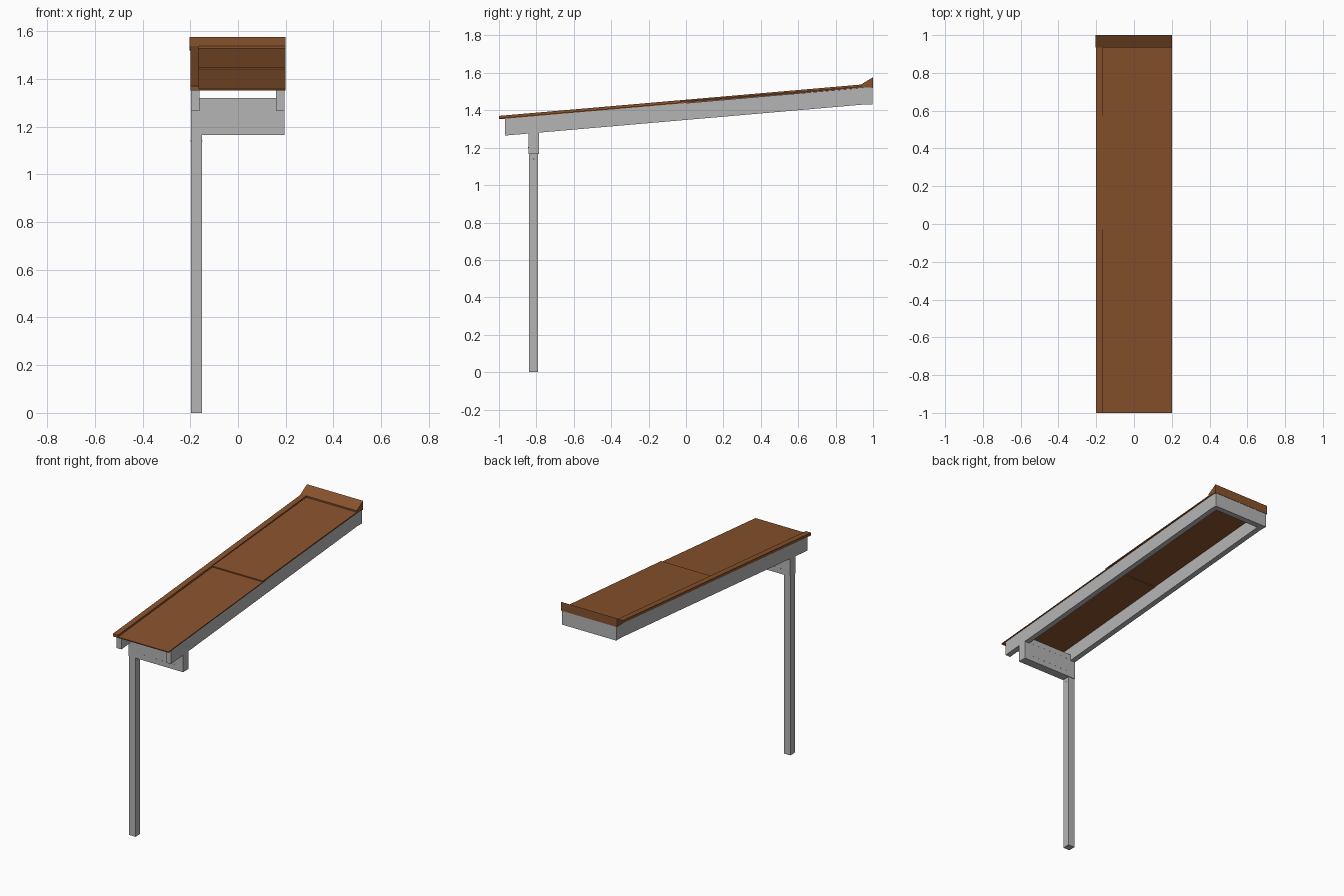
import bpy
import bmesh
from mathutils import Matrix, Vector

cube = bpy.data.objects.get("Cube")
if cube:
    bpy.data.objects.remove(cube)

SLOPE = 0.0865


def roof(y, lift=0.0):
    """Height of the rafter top line at y, plus a lift."""
    return 1.352 + SLOPE * (y + 1) + lift


def material(name, rgb):
    m = bpy.data.materials.new(name)
    m.use_nodes = True
    m.diffuse_color = (*rgb, 1)
    m.node_tree.nodes["Principled BSDF"].inputs["Base Color"].default_value = (*rgb, 1)
    return m


grey = material("grey timber", (0.46, 0.46, 0.46))
brown = material("brown sheet metal", (0.245, 0.084, 0.026))


def finish(name, bm, mat):
    bmesh.ops.recalc_face_normals(bm, faces=bm.faces)
    mesh = bpy.data.meshes.new(name)
    bm.to_mesh(mesh)
    bm.free()
    mesh.materials.append(mat)
    obj = bpy.data.objects.new(name, mesh)
    bpy.context.scene.collection.objects.link(obj)
    return obj


def prism(name, profile, x0, x1, mat):
    """Extrude a side (y, z) profile from x0 to x1."""
    bm = bmesh.new()
    face = bm.faces.new([bm.verts.new((x0, y, z)) for y, z in profile])
    new = bmesh.ops.extrude_face_region(bm, geom=[face])["geom"]
    verts = [v for v in new if isinstance(v, bmesh.types.BMVert)]
    bmesh.ops.translate(bm, verts=verts, vec=(x1 - x0, 0, 0))
    return finish(name, bm, mat)


def box(name, x0, x1, y0, y1, z0, z1, mat):
    return prism(name, [(y0, z0), (y1, z0), (y1, z1), (y0, z1)], x0, x1, mat)


def sloped(name, x0, x1, y0, y1, low, high, mat):
    """Strip that follows the roof pitch between two lifts."""
    return prism(name, [(y0, roof(y0, low)), (y1, roof(y1, low)),
                        (y1, roof(y1, high)), (y0, roof(y0, high))], x0, x1, mat)


def screws(name, points, axis, mat):
    """Small round screw heads along an axis."""
    bm = bmesh.new()
    turn = Vector((0, 0, 1)).rotation_difference(Vector(axis)).to_matrix().to_4x4()
    for p in points:
        bmesh.ops.create_cone(bm, cap_ends=True, segments=8, radius1=0.003,
                              radius2=0.002, depth=0.004,
                              matrix=Matrix.Translation(p) @ turn)
    return finish(name, bm, mat)


# Timber frame: post, cross beam, two rafters and the end board
box("post", -0.197, -0.151, -0.839, -0.791, 0, 1.17, grey)
box("cross_beam_lower", -0.197, 0.195, -0.843, -0.787, 1.165, 1.285, grey)
box("cross_beam_upper", -0.162, 0.16, -0.843, -0.787, 1.285, 1.32, grey)
for name, x0, x1 in (("right_rafter", -0.197, -0.162), ("left_rafter", 0.16, 0.195)):
    sloped(name, x0, x1, -0.967, 0.965, -0.09, 0, grey)
prism("end_board", [(0.96, 1.43), (0.998, 1.43), (0.998, roof(0.998)), (0.96, roof(0.96))],
      -0.197, 0.195, grey)

# Roof sheets, the upper one lapping over the lower
sloped("lower_roof_sheet", -0.198, 0.2, -1, 0.0, 0, 0.006, brown)
prism("upper_roof_sheet", [(-0.03, roof(-0.03, 0.006)), (0.998, roof(0.998)),
                           (0.998, roof(0.998, 0.008)), (-0.03, roof(-0.03, 0.013))],
      -0.198, 0.2, brown)

# Edge trim and wedge-shaped end flashing
sloped("edge_trim", -0.2, -0.163, -1, 0.998, 0, 0.018, brown)
prism("end_flashing", [(0.935, roof(0.935, 0.004)), (1, roof(1, -0.005)), (1, 1.577),
                       (0.935, roof(0.935, 0.018))], -0.204, 0.2, brown)

# Screw heads on the beam, post and flashing
xs = [-0.13 + 0.0433 * i for i in range(7)]
for name, y in (("beam_front_screws", -0.843), ("beam_back_screws", -0.787)):
    screws(name, [(x, y, z) for x in xs for z in (1.2, 1.285)], (0, 1, 0), grey)
screws("post_screws", [(x, -0.815, 1.14) for x in (-0.197, -0.151)], (1, 0, 0), grey)
screws("flashing_screws", [(x * 1.3, 0.998, 1.54) for x in xs], (0, 1, 0), brown)
